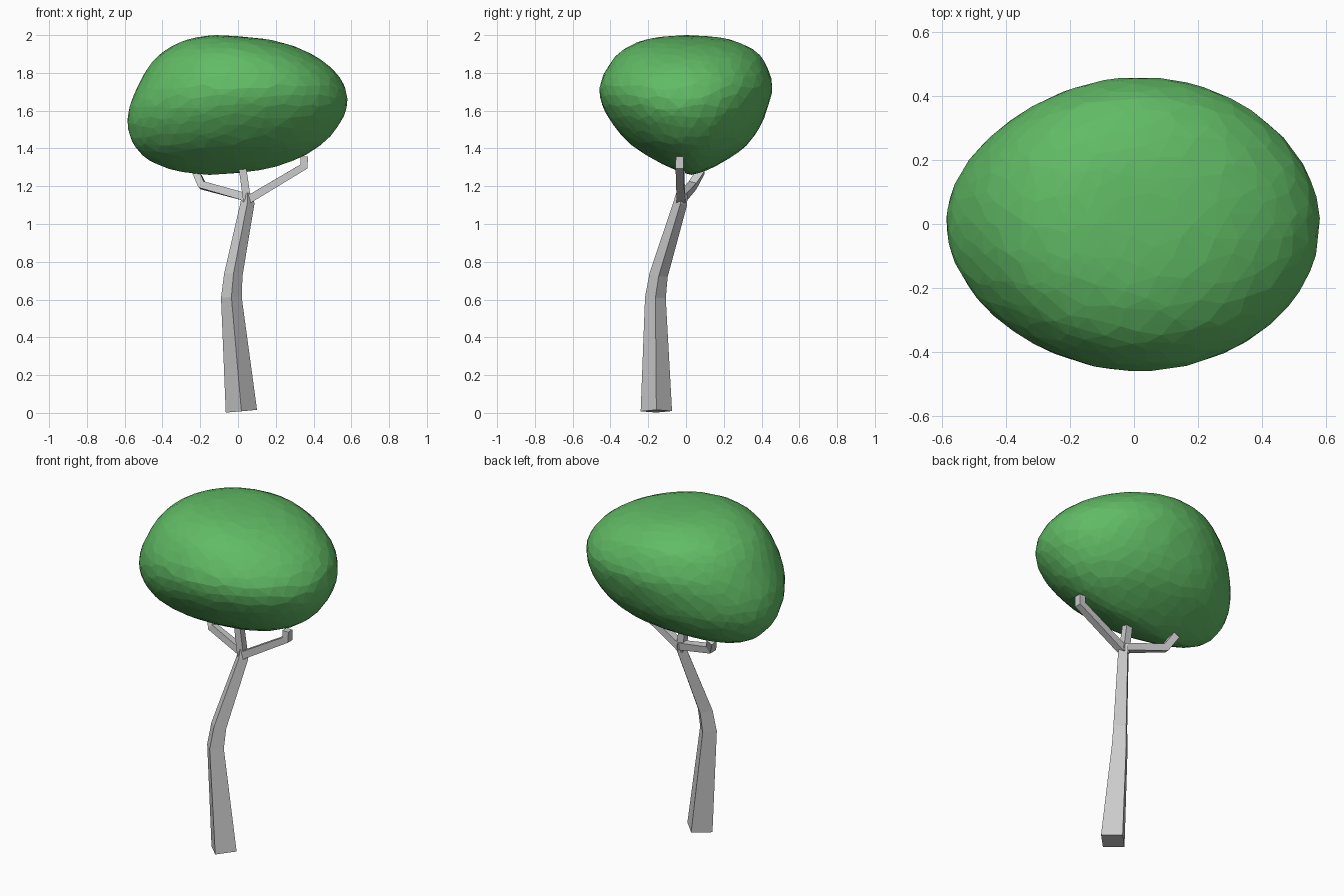
import bpy, bmesh, math, random
from mathutils import Vector

if "Cube" in bpy.data.objects:
    bpy.data.objects.remove(bpy.data.objects["Cube"])

random.seed(4)


def finish(bm, name):
    bmesh.ops.recalc_face_normals(bm, faces=bm.faces)
    mesh = bpy.data.meshes.new(name)
    bm.to_mesh(mesh)
    bm.free()
    obj = bpy.data.objects.new(name, mesh)
    bpy.context.collection.objects.link(obj)
    return obj


def tube(name, stations, spin):
    """Four-sided tapered tube through (x, y, z, corner radius) stations."""
    bm = bmesh.new()
    pts = [Vector(s[:3]) for s in stations]
    rings = []
    for i, p in enumerate(pts):
        t = Vector()
        if i > 0:
            t += (p - pts[i - 1]).normalized()
        if i < len(pts) - 1:
            t += (pts[i + 1] - p).normalized()
        t.normalize()
        y = Vector((0, 1, 0))
        u = (y - t * y.dot(t)).normalized()
        v = t.cross(u)
        angles = [math.radians(spin + 90 * k) for k in range(4)]
        rings.append([bm.verts.new(p + stations[i][3] * (u * math.cos(a) + v * math.sin(a)))
                      for a in angles])
    for a, b in zip(rings, rings[1:]):
        for k in range(4):
            bm.faces.new((a[k], a[(k + 1) % 4], b[(k + 1) % 4], b[k]))
    bm.faces.new(rings[0])
    bm.faces.new(rings[-1])
    return finish(bm, name)


# Bent trunk with its corners facing front and sides
tube("trunk", [(0.018, -0.157, 0.009, 0.083), (-0.035, -0.162, 0.61, 0.055),
               (-0.025, -0.145, 0.73, 0.049), (0.05, -0.03, 1.11, 0.037),
               (0.05, -0.022, 1.16, 0.03)], 0)

# Three branches reaching up to the canopy
tube("right_branch", [(0.04, -0.028, 1.12, 0.03), (0.35, -0.034, 1.305, 0.03),
                      (0.35, -0.034, 1.357, 0.028)], 45)
tube("left_branch", [(0.05, -0.02, 1.14, 0.03), (-0.19, 0.035, 1.205, 0.03),
                     (-0.225, 0.08, 1.28, 0.028)], 45)
tube("middle_branch", [(0.05, -0.025, 1.11, 0.03), (0.025, -0.025, 1.29, 0.028)], 45)

# Canopy outline from bottom to top: z, left x, right x, front y, back y
ROWS = [(1.26, -0.15, -0.15, 0.03, 0.03),
        (1.28, -0.32, 0.09, -0.04, 0.10),
        (1.33, -0.46, 0.28, -0.15, 0.20),
        (1.41, -0.545, 0.43, -0.28, 0.315),
        (1.51, -0.583, 0.525, -0.375, 0.39),
        (1.62, -0.575, 0.577, -0.44, 0.435),
        (1.73, -0.53, 0.565, -0.458, 0.458),
        (1.83, -0.475, 0.49, -0.415, 0.43),
        (1.91, -0.40, 0.37, -0.35, 0.375),
        (1.965, -0.30, 0.22, -0.25, 0.27),
        (1.99, -0.21, 0.05, -0.14, 0.16),
        (2.00, -0.12, -0.12, 0.0, 0.0)]


def outline(t):
    """Smooth interpolation of the outline rows, t from 0 to 1."""
    n = len(ROWS) - 1
    i = min(int(t * n), n - 1)
    f = t * n - i
    a, b, c, d = (ROWS[max(0, min(n, i + k))] for k in (-1, 0, 1, 2))
    return [q + 0.5 * f * (r - p + f * (2 * p - 5 * q + 4 * r - s + f * (3 * (q - r) + s - p)))
            for p, q, r, s in zip(a, b, c, d)]


# Faceted canopy: irregular points on the outline, wrapped in a hull
bm = bmesh.new()
bmesh.ops.create_icosphere(bm, subdivisions=4, radius=1)
for v in bm.verts:
    d = v.co.copy()
    if abs(d.z) < 0.99:
        d += Vector([random.uniform(-0.045, 0.045) for _ in range(3)])
    d.normalize()
    z, xl, xr, yf, yb = outline(1 - math.acos(max(-1, min(1, d.z))) / math.pi)
    a = math.atan2(d.y, d.x)
    v.co = ((xl + xr) / 2 + (xr - xl) / 2 * math.cos(a),
            (yf + yb) / 2 + (yb - yf) / 2 * math.sin(a), z)
points = [v.co.copy() for v in bm.verts]
bm.free()
bm = bmesh.new()
for p in points:
    bm.verts.new(p)
hull = bmesh.ops.convex_hull(bm, input=bm.verts)
bmesh.ops.delete(bm, geom=[v for v in bm.verts if not v.link_faces], context='VERTS')
canopy = finish(bm, "canopy")

green = bpy.data.materials.new("leaf_green")
green.diffuse_color = (0.12, 0.5, 0.13, 1)
green.use_nodes = True
green.node_tree.nodes["Principled BSDF"].inputs["Base Color"].default_value = green.diffuse_color
canopy.data.materials.append(green)
